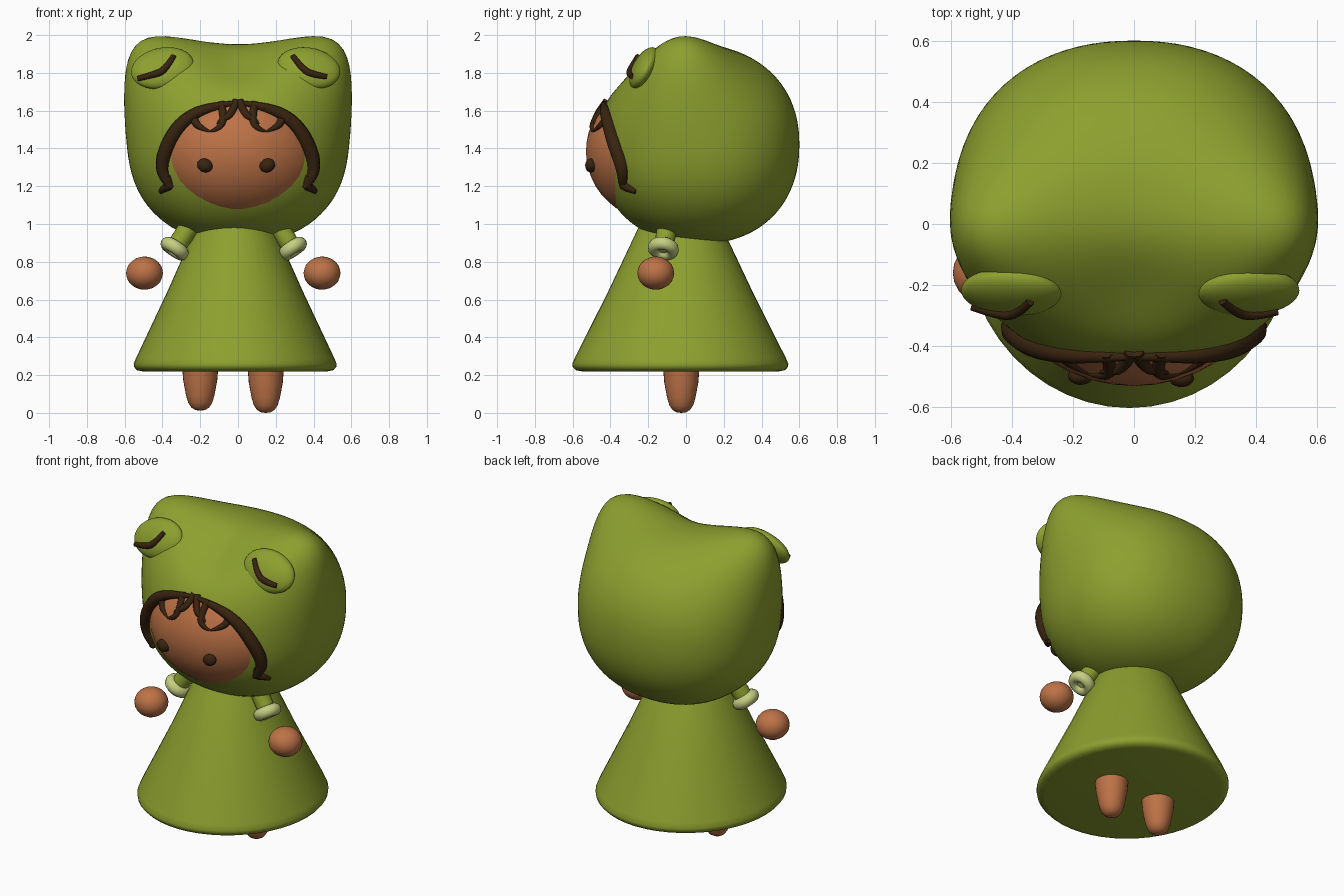
import bpy, bmesh, math
from mathutils import Vector, Matrix
from mathutils.bvhtree import BVHTree

cube = bpy.data.objects.get("Cube")
if cube:
    bpy.data.objects.remove(cube, do_unlink=True)


def material(name, rgb):
    m = bpy.data.materials.new(name)
    m.use_nodes = True
    m.diffuse_color = (*rgb, 1)
    m.node_tree.nodes["Principled BSDF"].inputs["Base Color"].default_value = (*rgb, 1)
    return m


GREEN = material("olive green", (0.265, 0.35, 0.028))
SKIN = material("warm skin", (0.51, 0.17, 0.062))
BROWN = material("dark brown", (0.04, 0.017, 0.005))
PALE = material("pale green", (0.56, 0.62, 0.22))


def finish(name, bm, mat):
    """Turn a bmesh into a smooth shaded object."""
    bmesh.ops.recalc_face_normals(bm, faces=bm.faces)
    mesh = bpy.data.meshes.new(name)
    bm.to_mesh(mesh)
    bm.free()
    obj = bpy.data.objects.new(name, mesh)
    bpy.context.collection.objects.link(obj)
    mesh.materials.append(mat)
    bpy.ops.object.select_all(action="DESELECT")
    obj.select_set(True)
    bpy.context.view_layer.objects.active = obj
    bpy.ops.object.shade_smooth_by_angle(angle=math.radians(50))
    return obj


def ellipsoid(name, center, radii, mat, rot=None, detail=4):
    bm = bmesh.new()
    bmesh.ops.create_icosphere(bm, subdivisions=detail, radius=1)
    turn = rot.to_4x4() if rot else Matrix()
    bm.transform(Matrix.Translation(center) @ turn @ Matrix.Diagonal((*radii, 1)))
    return finish(name, bm, mat)


def lathe(name, profile, center, mat, matrix=None, steps=48, closed=False):
    """Revolve (radius, height) points around the local z axis."""
    bm = bmesh.new()
    verts = [bm.verts.new((r, 0, h)) for r, h in profile]
    pairs = list(zip(verts, verts[1:]))
    if closed:
        pairs.append((verts[-1], verts[0]))
    edges = [bm.edges.new(p) for p in pairs]
    bmesh.ops.spin(bm, geom=verts + edges, cent=(0, 0, 0), axis=(0, 0, 1),
                   angle=math.tau, steps=steps)
    bmesh.ops.remove_doubles(bm, verts=bm.verts, dist=0.0001)
    bm.transform(Matrix.Translation(center) @ (matrix or Matrix()))
    return finish(name, bm, mat)


def surface(*objs):
    """Return a function giving the front-most y of the objects at (x, z)."""
    trees = [BVHTree.FromPolygons([v.co for v in o.data.vertices],
                                  [p.vertices[:] for p in o.data.polygons]) for o in objs]

    def front(x, z):
        hits = [t.ray_cast(Vector((x, -3, z)), Vector((0, 1, 0)))[0] for t in trees]
        return min([h.y for h in hits if h], default=-0.2)
    return front


def strand(name, path, radii, front, lift=0.0):
    """Tapered tube laid on a surface along (x, z) points."""
    curve = bpy.data.curves.new(name, "CURVE")
    curve.dimensions = "3D"
    curve.bevel_depth = 1
    curve.bevel_resolution = 2
    curve.use_fill_caps = True
    spline = curve.splines.new("NURBS")
    spline.points.add(len(path) - 1)
    for point, (x, z), r in zip(spline.points, path, radii):
        point.co = (x, front(x, z) - lift, z, 1)
        point.radius = r
    spline.order_u = 3
    spline.use_endpoint_u = True
    spline.resolution_u = 6
    curve.materials.append(BROWN)
    obj = bpy.data.objects.new(name, curve)
    bpy.context.collection.objects.link(obj)


# Hood: rounded box-like ball with two broad bumps and a shallow dent in the brow
shaping = [((-0.42, -0.03, 1.79), 0.27, (-0.11, 0, 0.165)),
           ((0.42, -0.03, 1.79), 0.27, (0.11, 0, 0.165)),
           ((0, -0.25, 1.84), 0.2, (0, 0.03, -0.04))]
bm = bmesh.new()
bmesh.ops.create_icosphere(bm, subdivisions=5, radius=1)
for v in bm.verts:
    power = 2.2
    n = v.co / sum(abs(c) ** power for c in v.co) ** (1 / power)
    base = Vector((n.x * 0.58, 0.07 + n.y * (0.53 if n.y > 0 else 0.54),
                   1.42 + n.z * (0.515 if n.z > 0 else 0.525)))
    v.co = base
    for center, spread, push in shaping:
        fall = math.exp(-(base - Vector(center)).length_squared / spread ** 2)
        v.co += fall * Vector(push)
hood = finish("hood", bm, GREEN)

# Face bulging out of the hood
face = ellipsoid("face", (0, -0.135, 1.385), (0.45, 0.395, 0.375), SKIN)
on_head = surface(hood, face)

# Dress with rounded hem and closed underside
lathe("dress", [(0, 0.225), (0.49, 0.22), (0.52, 0.226), (0.535, 0.243), (0.537, 0.26),
                (0.525, 0.29), (0.36, 0.64), (0.2, 1.0), (0.16, 1.06), (0, 1.06)],
      (-0.015, -0.03, 0), GREEN, Matrix.Diagonal((1, 1.065, 1, 1)))

# Parts that repeat on both sides
for side, s in (("right", -1), ("left", 1)):
    # Raised hood eye with its sleepy lid line
    tilt = Matrix.Rotation(s * 0.2, 3, "Y") @ Matrix.Rotation(math.radians(-30), 3, "X")
    ex = -0.40 if s < 0 else 0.375
    lid = ellipsoid(side + "_hood_eye", (ex, -0.222, 1.825), (0.168, 0.058, 0.12),
                    GREEN, tilt, 4)
    path = ([(-0.53, 1.77), (-0.44, 1.79), (-0.38, 1.82), (-0.34, 1.89)] if s < 0
            else [(0.29, 1.89), (0.34, 1.82), (0.4, 1.79), (0.47, 1.78)])
    strand(side + "_lid_line", path, (0.014, 0.019, 0.019, 0.014), surface(lid, hood), 0.004)

    # Small dark eye
    x = -0.175 if s < 0 else 0.155
    ellipsoid(side + "_eye", (x, on_head(x, 1.31) - 0.008, 1.31), (0.042, 0.03, 0.036),
              BROWN, Matrix.Rotation(-s * 0.4, 3, "Y"), 3)

    # Long side lock, its flick and the fringe
    strand(side + "_side_lock",
           [(s * x, z) for x, z in ((0.02, 1.64), (0.16, 1.62), (0.29, 1.55), (0.37, 1.43),
                                    (0.41, 1.3), (0.37, 1.21), (0.35, 1.19))],
           (0.012, 0.026, 0.036, 0.04, 0.038, 0.024, 0.012), on_head, 0.012)
    strand(side + "_lock_flick",
           [(s * x, z) for x, z in ((0.38, 1.25), (0.36, 1.2), (0.39, 1.19), (0.41, 1.17))],
           (0.025, 0.024, 0.022, 0.012), on_head, 0.008)
    fringe = [((0.01, 1.65), (0.03, 1.58), (0.09, 1.55), (0.11, 1.53)),
              ((0.09, 1.64), (0.07, 1.56), (0.1, 1.5), (0.15, 1.49)),
              ((0.24, 1.58), (0.23, 1.54), (0.2, 1.51), (0.15, 1.49))]
    for i, points in enumerate(fringe):
        strand(f"{side}_fringe_{i + 1}", [(s * x, z) for x, z in points],
               (0.022, 0.022, 0.017, 0.005), on_head)

    # Short sleeve, rolled cuff and floating hand
    cuff = Vector((-0.335 if s < 0 else 0.29, -0.12, 0.87))
    axis = Vector((s * 0.55, -0.15, -0.82)).normalized()
    aim = axis.to_track_quat("Z", "Y").to_matrix().to_4x4()
    lathe(side + "_sleeve", [(0, -0.16), (0.055, -0.16), (0.05, 0.005), (0, 0.005)],
          cuff, GREEN, aim, 20)
    ring = [(0.05 + 0.033 * math.cos(a), 0.036 * math.sin(a))
            for a in (math.tau * k / 10 for k in range(10))]
    lathe(side + "_cuff", ring, cuff, PALE, aim, 24, True)
    lathe(side + "_cuff_end", [(0, -0.012), (0.055, -0.012), (0.055, 0.014), (0, 0.014)],
          cuff, PALE, aim, 20)
    ellipsoid(side + "_hand", (-0.495 if s < 0 else 0.445, -0.16, 0.74),
              (0.098, 0.098, 0.088), SKIN, detail=3)

    # Tapered leg with rounded foot
    lathe(side + "_leg", [(0, 0), (0.025, 0.003), (0.047, 0.016), (0.063, 0.04), (0.075, 0.08),
                          (0.09, 0.16), (0.098, 0.26), (0, 0.26)],
          (-0.2 if s < 0 else 0.147, -0.025, 0.012 if s < 0 else 0), SKIN, steps=28)
